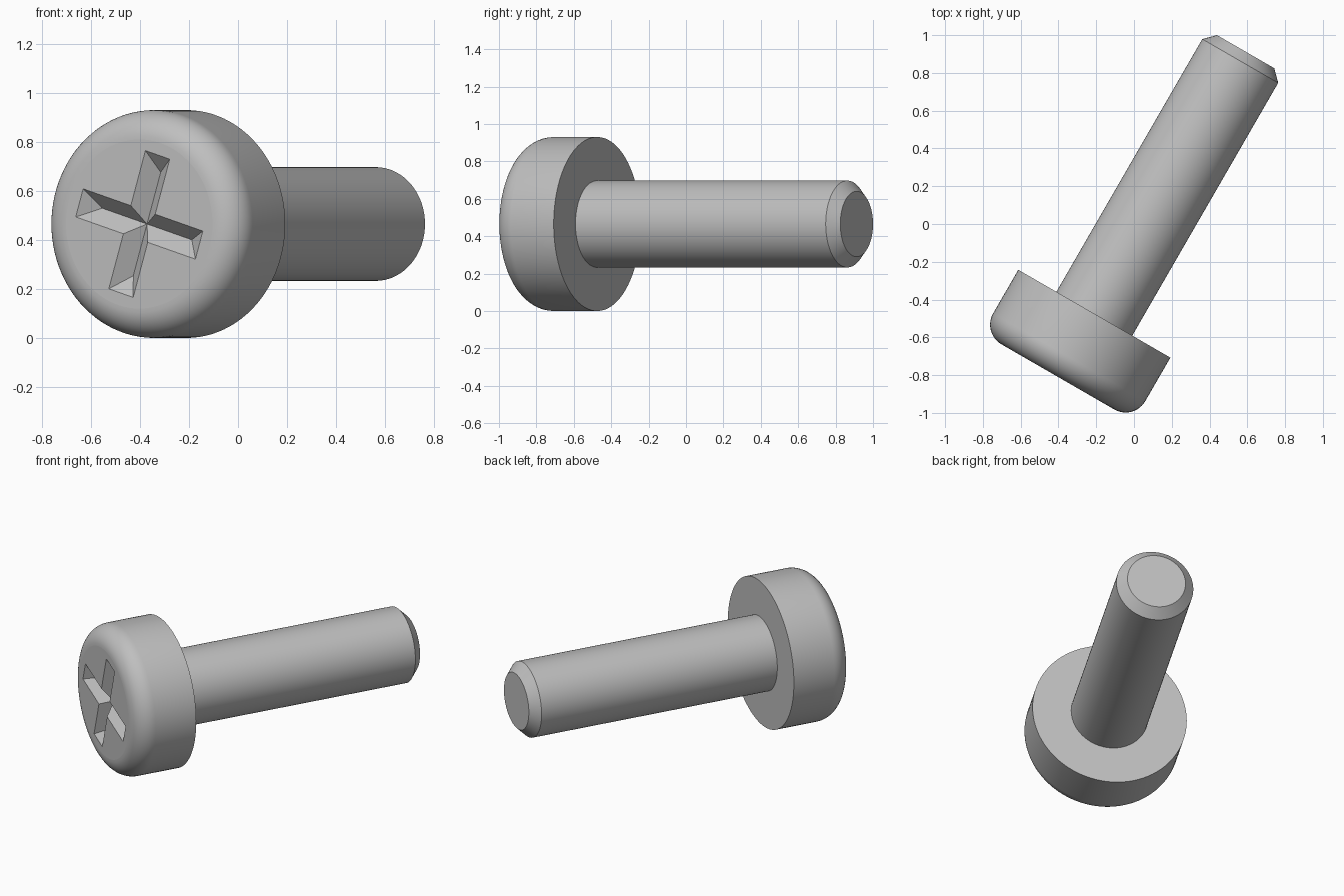
import bpy
import bmesh
import math
from mathutils import Matrix, Vector

cube = bpy.data.objects.get("Cube")
if cube:
    bpy.data.objects.remove(cube, do_unlink=True)

HEAD_R, HEAD_H, FILLET = 0.465, 0.386, 0.12
SHAFT_R, SHAFT_L, CHAMFER = 0.232, 1.602, 0.057
ARM_LEN, ARM_HALF, ARM_DEPTH, END_RUN = 0.295, 0.06, 0.063, 0.074
SEGMENTS = 96

steel = bpy.data.materials.new("grey steel")
steel.use_nodes = True
steel.diffuse_color = (0.52, 0.52, 0.52, 1)
steel.node_tree.nodes["Principled BSDF"].inputs["Base Color"].default_value = (0.52, 0.52, 0.52, 1)


def add_object(name, bm):
    bmesh.ops.recalc_face_normals(bm, faces=bm.faces)
    mesh = bpy.data.meshes.new(name)
    bm.to_mesh(mesh)
    bm.free()
    mesh.materials.append(steel)
    obj = bpy.data.objects.new(name, mesh)
    bpy.context.collection.objects.link(obj)
    return obj


def lathe(name, profile):
    """Revolve (radius, height) points about z into a closed solid."""
    bm = bmesh.new()
    rings = []
    for r, z in profile:
        rings.append([bm.verts.new((r * math.cos(a), r * math.sin(a), z))
                      for a in (math.tau * i / SEGMENTS for i in range(SEGMENTS))])
    for low, high in zip(rings, rings[1:]):
        for i in range(SEGMENTS):
            j = (i + 1) % SEGMENTS
            bm.faces.new((low[i], low[j], high[j], high[i]))
    bm.faces.new(rings[0][::-1])
    bm.faces.new(rings[-1])
    return add_object(name, bm)


def groove_cutter(name, angle):
    """V-bottomed slot with sloping ends, raised a little above the head."""
    rise = 0.5
    length = ARM_LEN + END_RUN * rise
    half = ARM_HALF * (1 + rise)
    bm = bmesh.new()
    for sx in (-1, 1):
        bm.verts.new((sx * (ARM_LEN - END_RUN), 0, HEAD_H - ARM_DEPTH))
        for sy in (-1, 1):
            bm.verts.new((sx * length, sy * half, HEAD_H + ARM_DEPTH * rise))
    bmesh.ops.convex_hull(bm, input=bm.verts)
    bmesh.ops.rotate(bm, verts=bm.verts, matrix=Matrix.Rotation(angle, 3, 'Z'))
    cutter = add_object(name, bm)
    cutter.hide_render = True
    return cutter


# Screw body: chamfered tip, shaft, flat underside, rounded head
fillet = [(HEAD_R - FILLET * (1 - math.cos(a)), HEAD_H - FILLET * (1 - math.sin(a)))
          for a in (math.pi / 2 * i / 12 for i in range(13))]
screw = lathe("screw_body", [
    (SHAFT_R - CHAMFER, -SHAFT_L),
    (SHAFT_R, CHAMFER - SHAFT_L),
    (SHAFT_R, 0),
    (HEAD_R, 0),
] + fillet)

# Cross recess
bpy.context.view_layer.objects.active = screw
screw.select_set(True)
for k in range(2):
    cutter = groove_cutter("recess_cutter", math.radians(-17 + 90 * k))
    mod = screw.modifiers.new("recess", 'BOOLEAN')
    mod.operation = 'DIFFERENCE'
    mod.solver = 'EXACT'
    mod.object = cutter
    bpy.ops.object.modifier_apply(modifier=mod.name)
    bpy.data.objects.remove(cutter, do_unlink=True)

# Smooth round surfaces, keep flat ends flat
bpy.ops.object.shade_smooth_by_angle(angle=math.radians(30))
for face in screw.data.polygons:
    if abs(face.normal.z) > 0.9999:
        face.use_smooth = False

# Lay the screw down, head towards the front and turned 30 degrees
across = Vector((math.cos(math.pi / 6), -0.5, 0))
up = Vector((0, 0, 1))
pose = Matrix((across, up, across.cross(up))).transposed().to_4x4()
screw.data.transform(Matrix.Translation((-0.21, -0.475, HEAD_R)) @ pose)
